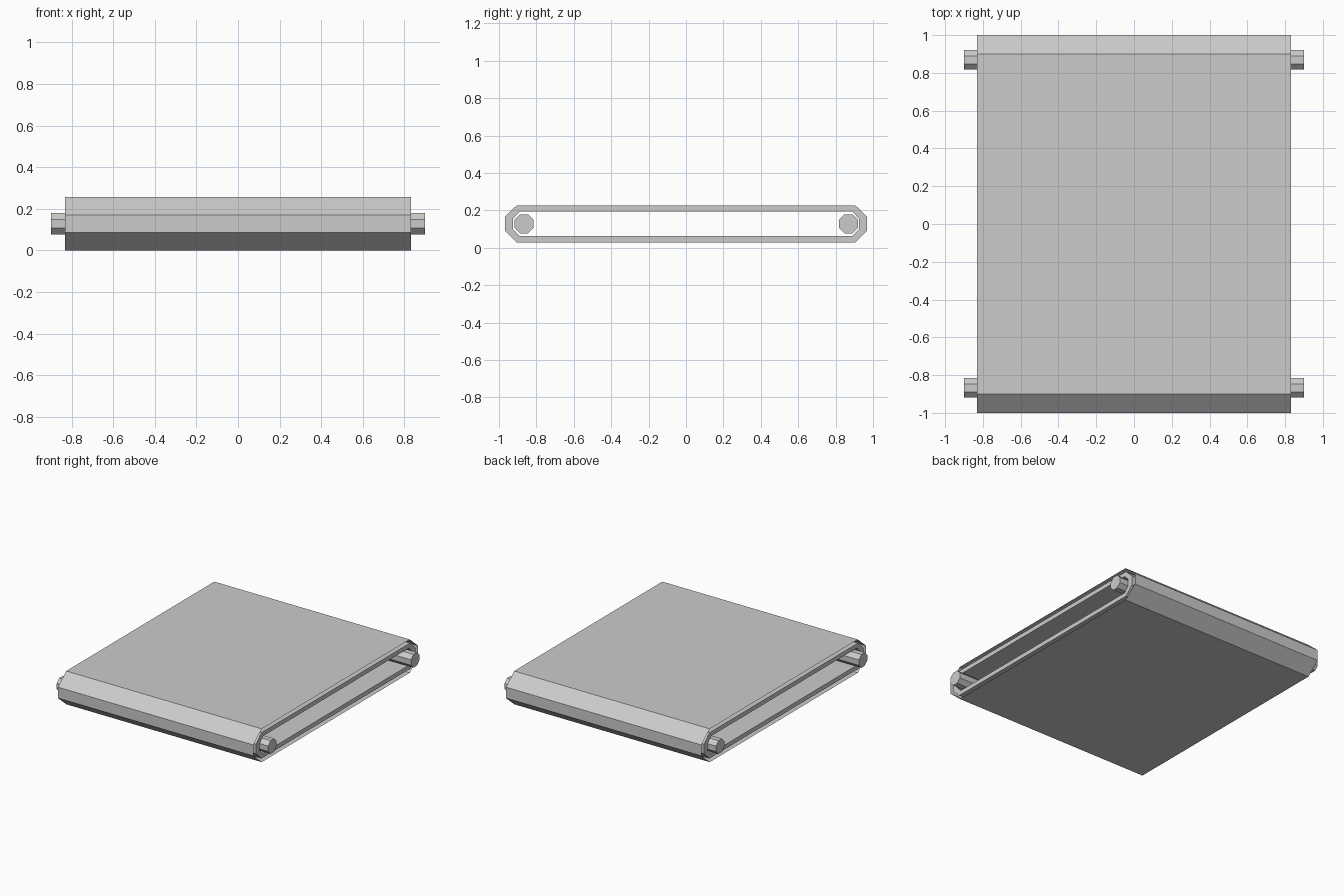
import bpy, bmesh, math

if "Cube" in bpy.data.objects:
    bpy.data.objects.remove(bpy.data.objects["Cube"])

ZC = 0.128      # height of the roller axis
HALF = 0.832    # half width of the belt


def loop_profile(y, z, y_in, z_in):
    """Long octagon: outer extents y, z and the flat lengths y_in, z_in."""
    return [(y, -z_in), (y, z_in), (y_in, z), (-y_in, z),
            (-y, z_in), (-y, -z_in), (-y_in, -z), (y_in, -z)]


def finish(name, bm, recalc=False):
    if recalc:
        bmesh.ops.recalc_face_normals(bm, faces=bm.faces)
    mesh = bpy.data.meshes.new(name)
    bm.to_mesh(mesh)
    bm.free()
    ob = bpy.data.objects.new(name, mesh)
    bpy.context.collection.objects.link(ob)
    return ob


def add_ring(bm, profile, x):
    return [bm.verts.new((x, y, ZC + z)) for y, z in profile]


def bridge(bm, a, b):
    n = len(a)
    for i in range(n):
        j = (i + 1) % n
        bm.faces.new((a[i], a[j], b[j], b[i]))


# outer belt skin: thin open sleeve
bm = bmesh.new()
skin = loop_profile(1.0, 0.128, 0.90, 0.042)
bridge(bm, add_ring(bm, skin, -HALF)[::-1], add_ring(bm, skin, HALF)[::-1])
finish("belt_skin", bm)

# inner belt: closed tube with wall thickness
bm = bmesh.new()
outer = loop_profile(0.968, 0.099, 0.905, 0.037)
inner = loop_profile(0.926, 0.066, 0.888, 0.027)
o1, o2 = add_ring(bm, outer, -HALF), add_ring(bm, outer, HALF)
i1, i2 = add_ring(bm, inner, -HALF), add_ring(bm, inner, HALF)
for a, b in ((o1, o2), (o2, i2), (i2, i1), (i1, o1)):
    bridge(bm, a, b)
finish("inner_belt", bm, True)

# eight-sided rollers, front and back
for name, y in (("front_roller", -0.867), ("back_roller", 0.869)):
    bm = bmesh.new()
    r = 0.051 / math.cos(math.pi / 8)
    prof = [(y + r * math.cos(a), r * math.sin(a))
            for a in (math.pi / 8 + k * math.pi / 4 for k in range(8))]
    e1, e2 = add_ring(bm, prof, -0.90), add_ring(bm, prof, 0.90)
    bridge(bm, e1, e2)
    bm.faces.new(e1)
    bm.faces.new(e2)
    finish(name, bm, True)
